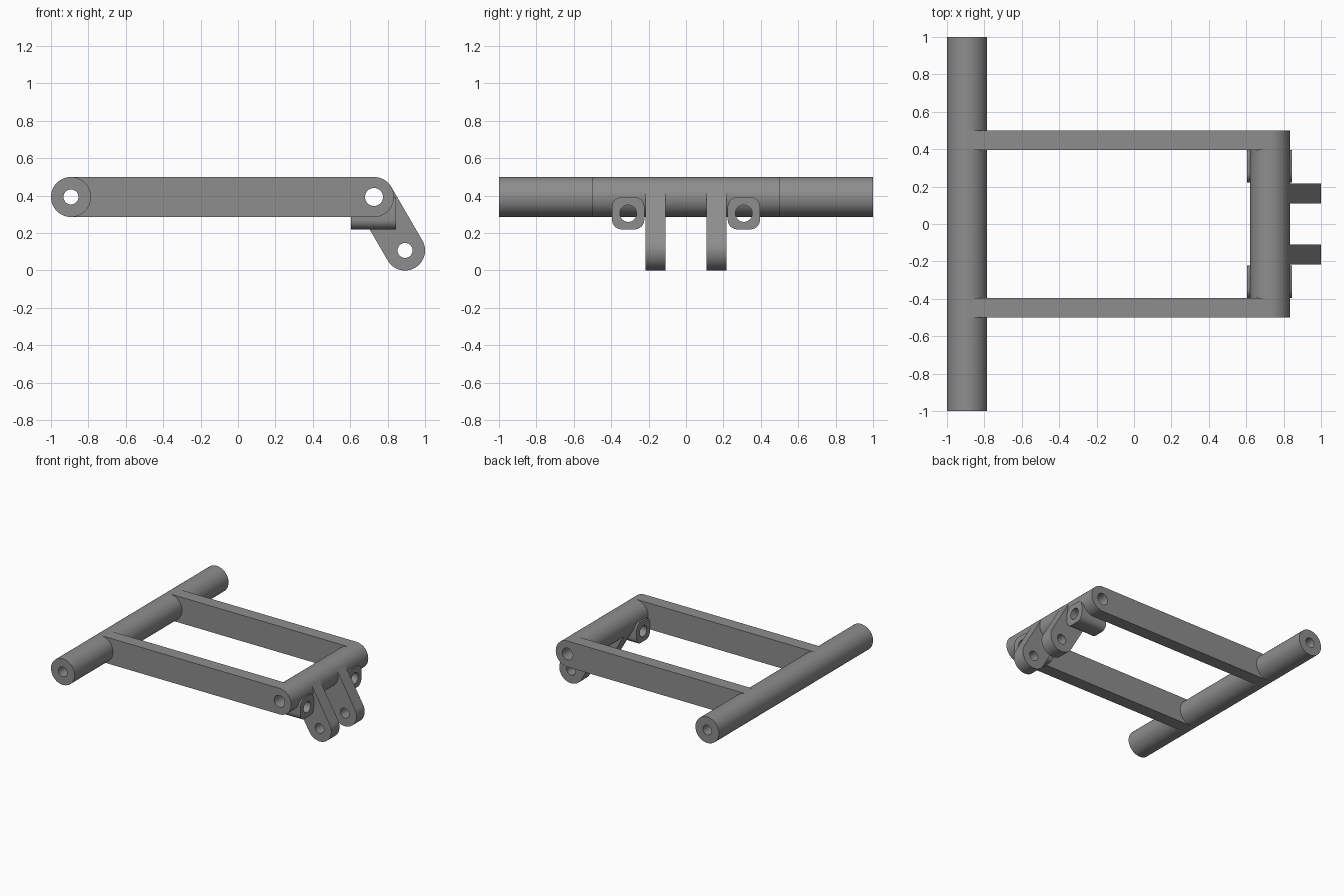
import bpy, bmesh, math
from mathutils import Vector

if "Cube" in bpy.data.objects:
    bpy.data.objects.remove(bpy.data.objects["Cube"])

R = 0.107                      # outer radius shared by tubes and links
PIVOT = (-0.893, 0.393)        # long tube axis (x, z)
CROSS = (0.727, 0.393)         # cross tube axis
EYE = (0.893, 0.107)           # lug eye axis

grey = bpy.data.materials.new("steel grey")
grey.diffuse_color = (0.27, 0.27, 0.27, 1)
grey.use_nodes = True
grey.node_tree.nodes["Principled BSDF"].inputs["Base Color"].default_value = grey.diffuse_color


def prism(name, outline, axis, a, b):
    """Extrude a 2D outline along x or y from a to b."""
    bm = bmesh.new()
    put = (lambda p, t: (p[0], t, p[1])) if axis == 'y' else (lambda p, t: (t, p[0], p[1]))
    lo = [bm.verts.new(put(p, a)) for p in outline]
    hi = [bm.verts.new(put(p, b)) for p in outline]
    bm.faces.new(lo)
    bm.faces.new(hi)
    n = len(lo)
    for i in range(n):
        j = (i + 1) % n
        bm.faces.new((lo[i], lo[j], hi[j], hi[i]))
    bmesh.ops.recalc_face_normals(bm, faces=bm.faces)
    me = bpy.data.meshes.new(name)
    bm.to_mesh(me)
    bm.free()
    me.materials.append(grey)
    ob = bpy.data.objects.new(name, me)
    bpy.context.collection.objects.link(ob)
    return ob


def arc(c, r, start, sweep, n):
    return [(c[0] + r * math.cos(start + sweep * i / n),
             c[1] + r * math.sin(start + sweep * i / n)) for i in range(n + 1)]


def circle(c, r, n=64):
    return arc(c, r, 0, math.tau, n)[:-1]


def drill(ob, cuts):
    """Cut round holes, each given as (axis, centre, radius)."""
    bpy.context.view_layer.objects.active = ob
    for axis, c, r in cuts:
        cutter = prism("drill", circle(c, r, 48), axis, -1.2, 1.2)
        cutter.hide_render = True
        m = ob.modifiers.new("hole", 'BOOLEAN')
        m.operation, m.solver, m.object = 'DIFFERENCE', 'EXACT', cutter
        bpy.ops.object.modifier_apply(modifier=m.name)
        bpy.data.objects.remove(cutter)


def finish(ob):
    bpy.ops.object.select_all(action='DESELECT')
    ob.select_set(True)
    bpy.context.view_layer.objects.active = ob
    bpy.ops.object.shade_smooth_by_angle(angle=math.radians(30))


def link(name, a, b, y0, y1, eye_r):
    """Bar seated against the tube at a, with a rounded drilled end at b."""
    d = Vector(b) - Vector(a)
    ang = math.atan2(d.y, d.x)
    seat = arc(a, R, ang + math.pi / 2, -math.pi, 1)
    outline = arc(b, R, ang - math.pi / 2, math.pi, 32) + seat
    ob = prism(name, outline, 'y', y0, y1)
    drill(ob, [('y', a, 0.09), ('y', b, eye_r)])
    finish(ob)


# Long pivot tube
tube = prism("pivot_tube", circle(PIVOT, R), 'y', -1, 1)
drill(tube, [('y', PIVOT, 0.04)])
finish(tube)

# Cross tube, pierced by the two boss holes
cross = prism("cross_tube", circle(CROSS, R), 'y', -0.395, 0.395)
drill(cross, [('y', CROSS, 0.048)] + [('x', (s * 0.309, 0.305), 0.045) for s in (-1, 1)])
finish(cross)

for s, side in ((-1, "front"), (1, "back")):
    # Side arm and hanging lug
    link(side + "_arm", PIVOT, CROSS, s * 0.395, s * 0.5, 0.048)
    link(side + "_lug", CROSS, EYE, s * 0.11, s * 0.217, 0.04)
    # Rounded square boss under the cross tube
    c, h, r = (s * 0.309, 0.306), 0.086, 0.05
    k = h - r
    outline = []
    for i, (u, v) in enumerate(((k, k), (-k, k), (-k, -k), (k, -k))):
        outline += arc((c[0] + u, c[1] + v), r, i * math.pi / 2, math.pi / 2, 8)
    boss = prism(side + "_boss", outline, 'x', 0.605, 0.845)
    drill(boss, [('x', (s * 0.309, 0.305), 0.045), ('y', CROSS, 0.06)])
    finish(boss)
